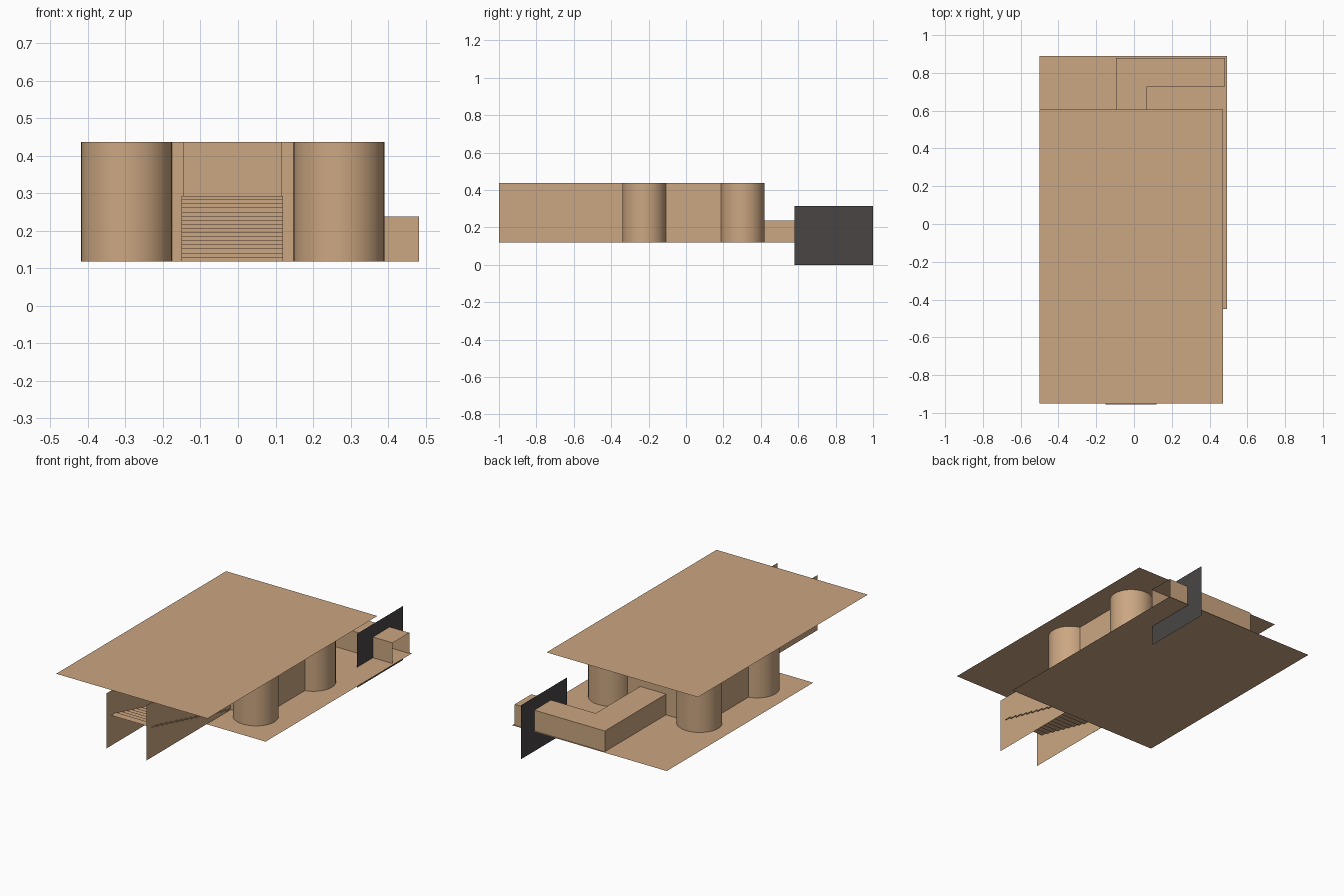
import bpy, bmesh, math

if "Cube" in bpy.data.objects:
    bpy.data.objects.remove(bpy.data.objects["Cube"])

Z0, Z1, ZT = 0.118, 0.437, 0.238      # floor, ceiling, tunnel top


def material(name, rgb):
    m = bpy.data.materials.new(name)
    m.diffuse_color = (*rgb, 1)
    m.use_nodes = True
    m.node_tree.nodes["Principled BSDF"].inputs["Base Color"].default_value = m.diffuse_color
    return m


SAND = material("sandstone", (0.60, 0.385, 0.222))
DARK = material("dark grey", (0.068, 0.06, 0.06))


def mesh_object(name, faces, mat=SAND):
    """Make an object from a list of faces, each a list of points."""
    bm = bmesh.new()
    for f in faces:
        bm.faces.new([bm.verts.new(p) for p in f])
    bmesh.ops.remove_doubles(bm, verts=bm.verts, dist=1e-5)
    me = bpy.data.meshes.new(name)
    bm.to_mesh(me)
    bm.free()
    me.materials.append(mat)
    ob = bpy.data.objects.new(name, me)
    bpy.context.collection.objects.link(ob)
    return ob


def slab(x0, x1, y0, y1, z):
    return [(x0, y0, z), (x1, y0, z), (x1, y1, z), (x0, y1, z)]


def wall(path, z0=Z0, z1=Z1):
    """Upright faces along a floor-plan path."""
    return [[(*a, z0), (*b, z0), (*b, z1), (*a, z1)] for a, b in zip(path, path[1:])]


# Floor and ceiling sheets
mesh_object("floor", [slab(-0.5, 0.492, -0.45, 0.89, Z0)])
mesh_object("ceiling", [slab(-0.5, 0.47, -0.95, 0.605, Z1)])

# Round corner towers
CX, DX = -0.014, 0.283
for side, s in (("left", -1), ("right", 1)):
    for end, cy in (("front", -0.222), ("back", 0.302)):
        ring = [(CX + s * DX + 0.121 * math.cos(i * math.tau / 48),
                 cy + 0.118 * math.sin(i * math.tau / 48)) for i in range(49)]
        ob = mesh_object(f"{end}_{side}_tower", wall(ring))
        for p in ob.data.polygons:
            p.use_smooth = True

# Entry passage walls turning into the front wall of the room
for side, x, s in (("left", -0.144, -1), ("right", 0.114, 1)):
    mesh_object(f"{side}_passage_wall",
                wall([(x, -1), (x, -0.23), (CX + s * 0.165, -0.23)]))

# Room side walls, back wall with doorway, and left wall niche
mesh_object("right_wall", wall([(0.297, -0.11), (0.297, 0.19)]))
mesh_object("left_wall", wall([(-0.325, -0.11), (-0.325, 0.19)]))
mesh_object("wall_niche", wall([(-0.305, -0.08), (-0.255, -0.08), (-0.255, 0.165),
                                (-0.305, 0.165), (-0.305, -0.08)]))
B = 0.32
mesh_object("back_wall", wall([(-0.178, B), (-0.096, B)]) + wall([(0.07, B), (0.15, B)])
            + wall([(-0.096, B), (0.07, B)], ZT))

# Stairs: thin treads and risers going down into the room
N, YA, YB, ZA = 16, -0.955, -0.235, 0.293
steps = []
rise, run = (ZA - Z0) / N, (YB - YA) / N
for i in range(N):
    y, z = YA + i * run, ZA - i * rise
    steps.append(slab(-0.15, 0.12, y, y + run, z))
    steps += wall([(-0.15, y + run), (0.12, y + run)], z - rise, z)
mesh_object("stairs", steps)

# L-shaped exit tunnel, open at both ends
outer = [(-0.096, B), (-0.096, 0.88), (0.482, 0.88)]
inner = [(0.482, 0.727), (0.07, 0.727), (0.07, B)]
mesh_object("exit_tunnel", wall(outer, Z0, ZT) + wall(inner, Z0, ZT)
            + [[(x, y, ZT) for x, y in outer + inner]])

# Dark sheet across the tunnel
mesh_object("dark_gate", wall([(0.356, 0.58), (0.356, 1.0)], 0, 0.313), DARK)
